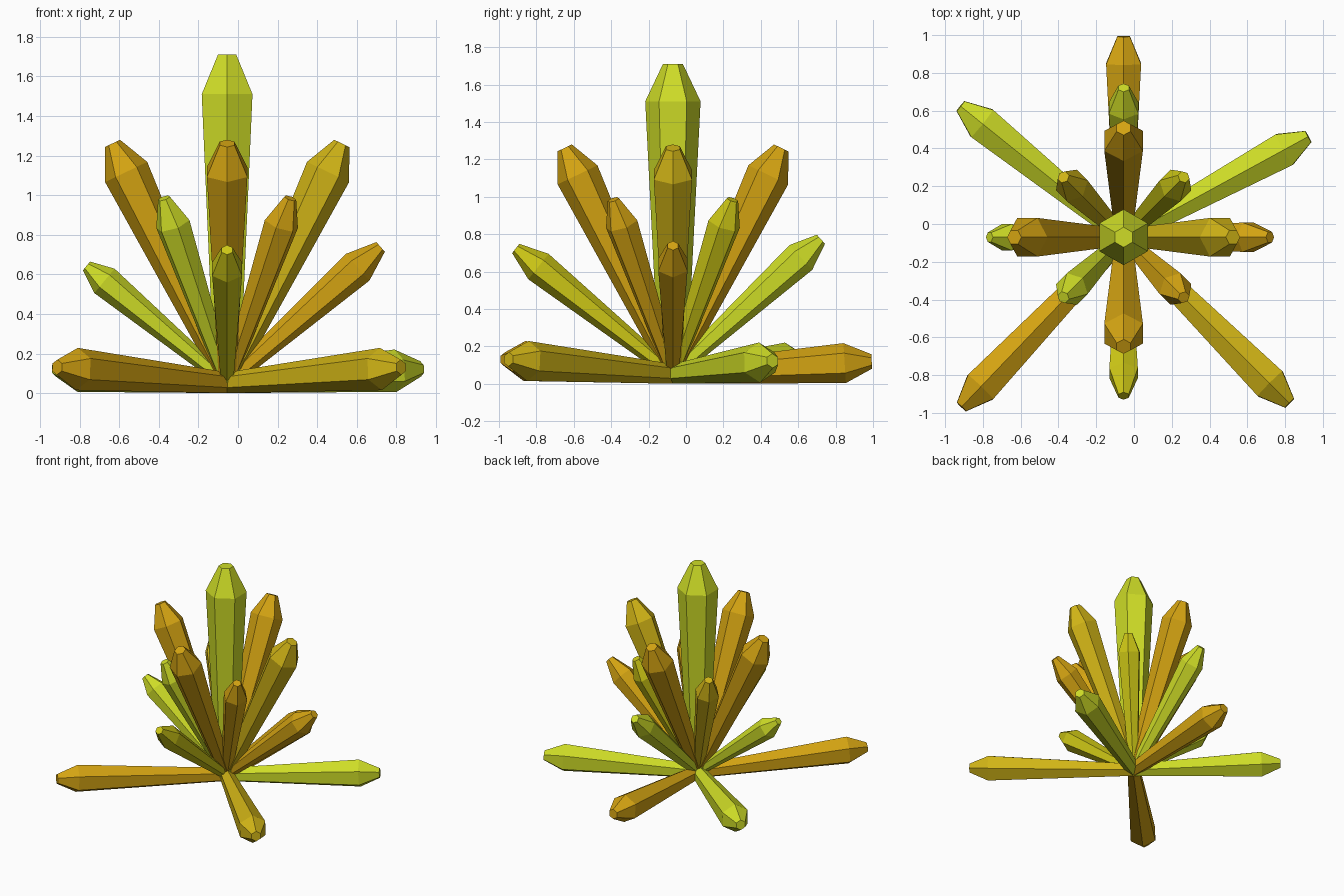
import bpy, bmesh
from math import radians, cos, sin, pi
from mathutils import Matrix

if "Cube" in bpy.data.objects:
    bpy.data.objects.remove(bpy.data.objects["Cube"])

ROOT = (-0.055, -0.07, 0.053)   # point every crystal grows from


def material(name, rgb):
    m = bpy.data.materials.new(name)
    m.diffuse_color = (*rgb, 1)
    m.use_nodes = True
    m.node_tree.nodes["Principled BSDF"].inputs["Base Color"].default_value = m.diffuse_color
    return m


LIME = material("lime", (0.62, 0.72, 0.02))
YELLOW = material("yellow", (0.62, 0.58, 0.008))
GOLD = material("gold", (0.64, 0.46, 0.008))
ORANGE = material("orange", (0.66, 0.37, 0.006))


def crystal(name, azimuth, tilt, shoulder, length, radius, mat, base=0.4):
    """Six-sided crystal: narrow root, wide shoulder, bevelled flat tip."""
    bm = bmesh.new()
    rings = []
    for r, z in ((radius * base, 0), (radius, shoulder), (radius * 0.36, length)):
        rings.append([bm.verts.new((r * cos(i * pi / 3), r * sin(i * pi / 3), z))
                      for i in range(6)])
    for lo, hi in zip(rings, rings[1:]):
        for i in range(6):
            j = (i + 1) % 6
            bm.faces.new((lo[i], lo[j], hi[j], hi[i]))
    bm.faces.new(rings[0][::-1])
    bm.faces.new(rings[-1])
    bm.transform(Matrix.Translation(ROOT)
                 @ Matrix.Rotation(radians(azimuth), 4, 'Z')
                 @ Matrix.Rotation(radians(tilt), 4, 'Y'))
    me = bpy.data.meshes.new(name)
    bm.to_mesh(me)
    bm.free()
    me.materials.append(mat)
    ob = bpy.data.objects.new(name, me)
    bpy.context.collection.objects.link(ob)


# Tall upright crystal
crystal("centre_crystal", 90, 0, 1.457, 1.657, 0.148, LIME, 0.5)

# Large steep crystals on the axes
for i, mat in enumerate((GOLD, ORANGE, ORANGE, ORANGE)):
    crystal(f"upper_crystal_{i + 1}", 90 * i, 25.6, 1.18, 1.34, 0.118, mat)

# Smaller steep crystals on the diagonals
for i, mat in enumerate((YELLOW, GOLD, LIME, ORANGE)):
    crystal(f"diagonal_crystal_{i + 1}", 45 + 90 * i, 25.8, 0.89, 1.035, 0.09, mat)

# Slanted crystals on the axes
for i, (tilt, shoulder, length, r, mat) in enumerate((
        (48.5, 0.88, 1.035, 0.09, ORANGE),
        (47.7, 0.925, 1.07, 0.09, LIME),
        (50.3, 0.805, 0.923, 0.08, LIME),
        (51.4, 0.92, 1.075, 0.087, YELLOW))):
    crystal(f"slanted_crystal_{i + 1}", 90 * i, tilt, shoulder, length, r, mat)

# Crystals lying along the ground
for i, (azimuth, length, mat) in enumerate((
        (28.6, 1.116, LIME), (90, 1.065, ORANGE), (141.2, 1.11, LIME),
        (226.3, 1.245, ORANGE), (315, 1.245, GOLD))):
    crystal(f"ground_crystal_{i + 1}", azimuth, 86.4, length - 0.145, length,
            0.107, mat, 0.49)
